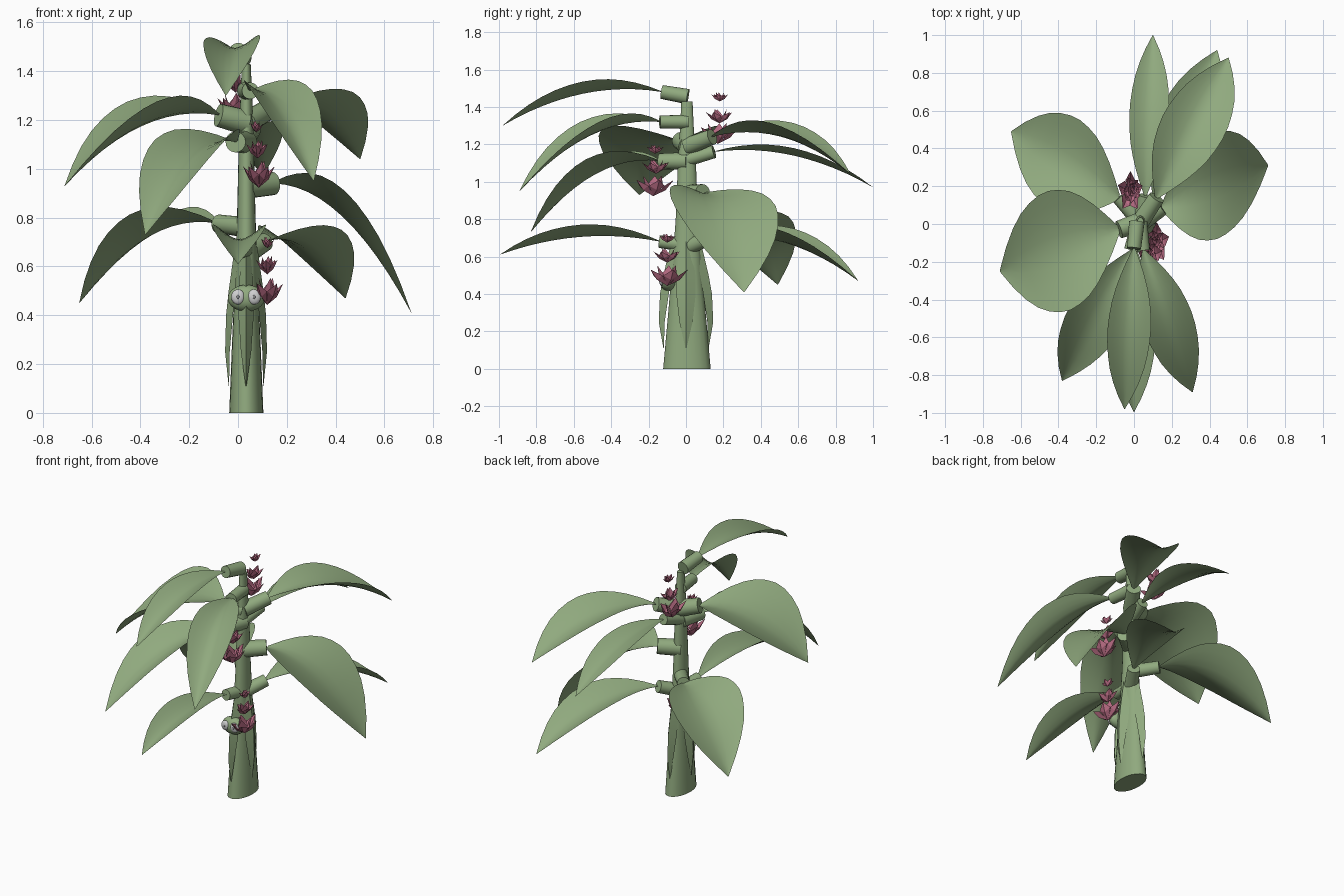
import bpy, bmesh, math
from mathutils import Vector, Matrix

if "Cube" in bpy.data.objects:
    bpy.data.objects.remove(bpy.data.objects["Cube"])


def material(name, rgb):
    m = bpy.data.materials.new(name)
    m.diffuse_color = (*rgb, 1)
    m.use_nodes = True
    m.node_tree.nodes["Principled BSDF"].inputs["Base Color"].default_value = m.diffuse_color
    return m


GREEN = material("leaf_green", (0.28, 0.40, 0.21))
PINK = material("petal_pink", (0.48, 0.15, 0.23))
GREY = material("pale_grey", (0.62, 0.62, 0.63))
DARK = material("dark_grey", (0.25, 0.25, 0.26))


def finish(name, bm, mat, smooth=40):
    me = bpy.data.meshes.new(name)
    bm.to_mesh(me)
    bm.free()
    me.materials.append(mat)
    ob = bpy.data.objects.new(name, me)
    bpy.context.collection.objects.link(ob)
    if smooth:
        bpy.context.view_layer.objects.active = ob
        ob.select_set(True)
        bpy.ops.object.shade_smooth_by_angle(angle=math.radians(smooth))
        ob.select_set(False)
    return ob


def skin(bm, rows, wrap=False):
    n = len(rows[0])
    for a, b in zip(rows, rows[1:]):
        for i in range(n if wrap else n - 1):
            j = (i + 1) % n
            bm.faces.new((a[i], a[j], b[j], b[i]))


def face_up(bm):
    for f in bm.faces:
        f.normal_update()
        if f.normal.z < 0:
            f.normal_flip()


def tube(name, a, b, ra, rb):
    a, b = Vector(a), Vector(b)
    d = b - a
    bm = bmesh.new()
    mat = Matrix.Translation((a + b) / 2) @ d.to_track_quat('Z', 'Y').to_matrix().to_4x4()
    bmesh.ops.create_cone(bm, cap_ends=True, segments=16, radius1=ra, radius2=rb,
                          depth=d.length, matrix=mat)
    return finish(name, bm, GREEN)


def ball(name, centre, radii, mat):
    bm = bmesh.new()
    bmesh.ops.create_uvsphere(bm, u_segments=16, v_segments=10, radius=1,
                              matrix=Matrix.Translation(centre) @ Matrix.Diagonal((*radii, 1)))
    return finish(name, bm, mat)


# Stem: tapered oval column
bm = bmesh.new()
rows = []
for z, rx, ry in [(0, .07, .127), (.3, .058, .1), (.6, .045, .075), (.8, .038, .06),
                  (1.1, .031, .048), (1.3, .024, .036), (1.43, .018, .03)]:
    rows.append([bm.verts.new((.034 + rx * math.cos(k * math.tau / 20),
                               .005 + ry * math.sin(k * math.tau / 20), z)) for k in range(20)])
skin(bm, rows, True)
bm.faces.new(rows[0][::-1])
bm.faces.new(rows[-1])
finish("stem", bm, GREEN)

# Leaf outline, as half width along the midrib
OUTLINE = [.06, .32, .55, .74, .88, .96, 1, .98, .91, .79, .6, .34, .01]


def leaf(name, base, tip, w, bulge, fold):
    base, tip, w = Vector(base), Vector(tip), Vector(w)
    bm = bmesh.new()
    rows = []
    for i, h in enumerate(OUTLINE):
        t = i / (len(OUTLINE) - 1)
        c = base.lerp(tip, t) + Vector((0, 0, bulge * 4 * t * (1 - t)))
        rows.append([bm.verts.new(c + w * h * s + Vector((0, 0, fold * h * abs(s) ** 1.5)))
                     for s in (-1, -.75, -.5, -.25, 0, .25, .5, .75, 1)])
    skin(bm, rows)
    bmesh.ops.recalc_face_normals(bm, faces=bm.faces)
    if sum(f.normal.z for f in bm.faces) < 0:
        bmesh.ops.reverse_faces(bm, faces=bm.faces)
    return finish(name, bm, GREEN, 60)


# Leaves: base, tip, half width vector, arch, fold, stalk start height, stalk radius
LEAVES = {
    "top_front": ((.0, -.13, 1.48), (-.05, -.98, 1.3), (.115, 0, .005), .08, .06, 1.455, .039),
    "upper_front_right": ((.05, -.14, 1.32), (.31, -.89, .95), (.125, .05, 0), .11, .075, 1.32, .036),
    "upper_left": ((-.08, -.03, 1.22), (-.71, -.25, .93), (-.06, .315, 0), .1, .1, 1.19, .05),
    "upper_back_right": ((.12, .14, 1.24), (.5, .88, 1.04), (.16, -.06, 0), .1, .075, 1.19, .045),
    "upper_back": ((.06, .15, 1.16), (.1, 1.0, .97), (.105, 0, 0), .075, .04, 1.12, .036),
    "middle_front_left": ((-.01, -.14, 1.11), (-.38, -.83, .73), (.145, -.05, 0), .12, .08, 1.11, .045),
    "middle_right": ((.145, .09, .94), (.71, .31, .41), (-.01, .28, -.02), .13, .085, .93, .05),
    "lower_left": ((-.08, .14, .775), (-.65, .49, .45), (.08, .235, 0), .11, .09, .76, .04),
    "lower_back_right": ((.11, .13, .70), (.44, .92, .47), (.15, -.05, 0), .09, .075, .65, .04),
    "lower_front": ((.01, -.14, .68), (0, -.995, .61), (.11, 0, 0), .06, .065, .66, .036),
}
for name, (base, tip, w, bulge, fold, z0, r) in LEAVES.items():
    leaf(name + "_leaf", base, tip, w, bulge, fold)
    x0 = .015 if name == "top_front" else .033
    tube(name + "_stalk", (x0, .01, z0), base, r * 1.05, r * .95)

# Sheaths: pointed blades hanging against the lower stem
for k in range(4):
    a = k * math.pi / 2
    dx, dy = math.cos(a), math.sin(a)
    bm = bmesh.new()
    rows = []
    for z, out, half in [(.68, .7, .03), (.5, 1.08, .05), (.4, 1.24, .052),
                         (.25, 1.3, .035), (.11, 1.08, .003)]:
        p = Vector((.033 + dx * .066 * out, dy * .112 * out, z))
        side = Vector((-dy * .6, dx, 0)) * half
        inward = Vector((-dx * .6, -dy, 0)) * .9 * half
        rows.append([bm.verts.new(q) for q in (p + side + inward, p, p - side + inward)])
    skin(bm, rows)
    bmesh.ops.recalc_face_normals(bm, faces=bm.faces)
    finish("stem_sheath", bm, GREEN)


def flower(centre, r, turn):
    # Two rings of folded, pointed petals opening from a small cup
    bm = bmesh.new()
    for n, reach, rise, shift in [(5, 1.05, .38, 0), (3, .55, .6, .6)]:
        for k in range(n):
            a = turn + shift + k * math.tau / n
            d = Vector((math.cos(a) * .62, math.sin(a), 0))
            s = Vector((-math.sin(a) * .62, math.cos(a), 0))
            up = Vector((0, 0, 1))
            pts = [up * -.45, d * .55 * reach + s * .4 + up * .08,
                   d * reach + up * rise, d * .55 * reach - s * .4 + up * .08,
                   d * .6 * reach - up * .14]
            v = [bm.verts.new(Vector(centre) + p * r) for p in pts]
            for f in ((0, 4, 1), (1, 4, 2), (0, 3, 4), (3, 2, 4)):
                bm.faces.new([v[i] for i in f])
    face_up(bm)
    finish("flower", bm, PINK, 0)


# Three flower spikes, each with blooms shrinking upward
for blooms in (((.12, -.10, .49), (.12, -.10, .60), (.12, -.10, .695)),
               ((.085, -.175, .97), (.08, -.16, 1.075), (.075, -.165, 1.17)),
               ((-.02, .17, 1.25), (-.01, .18, 1.345), (0, .18, 1.45))):
    for i, c in enumerate(blooms):
        flower(c, (.105, .072, .045)[i], i * .5 + .3)

# Small bud on the stem front with two round pale discs
ball("bud", (.034, -.095, .47), (.076, .045, .055), GREEN)
for x in (0, .066):
    ball("pale_disc", (x, -.13, .475), (.028, .015, .031), GREY)
    ball("disc_centre", (x, -.143, .475), (.006, .004, .008), DARK)
